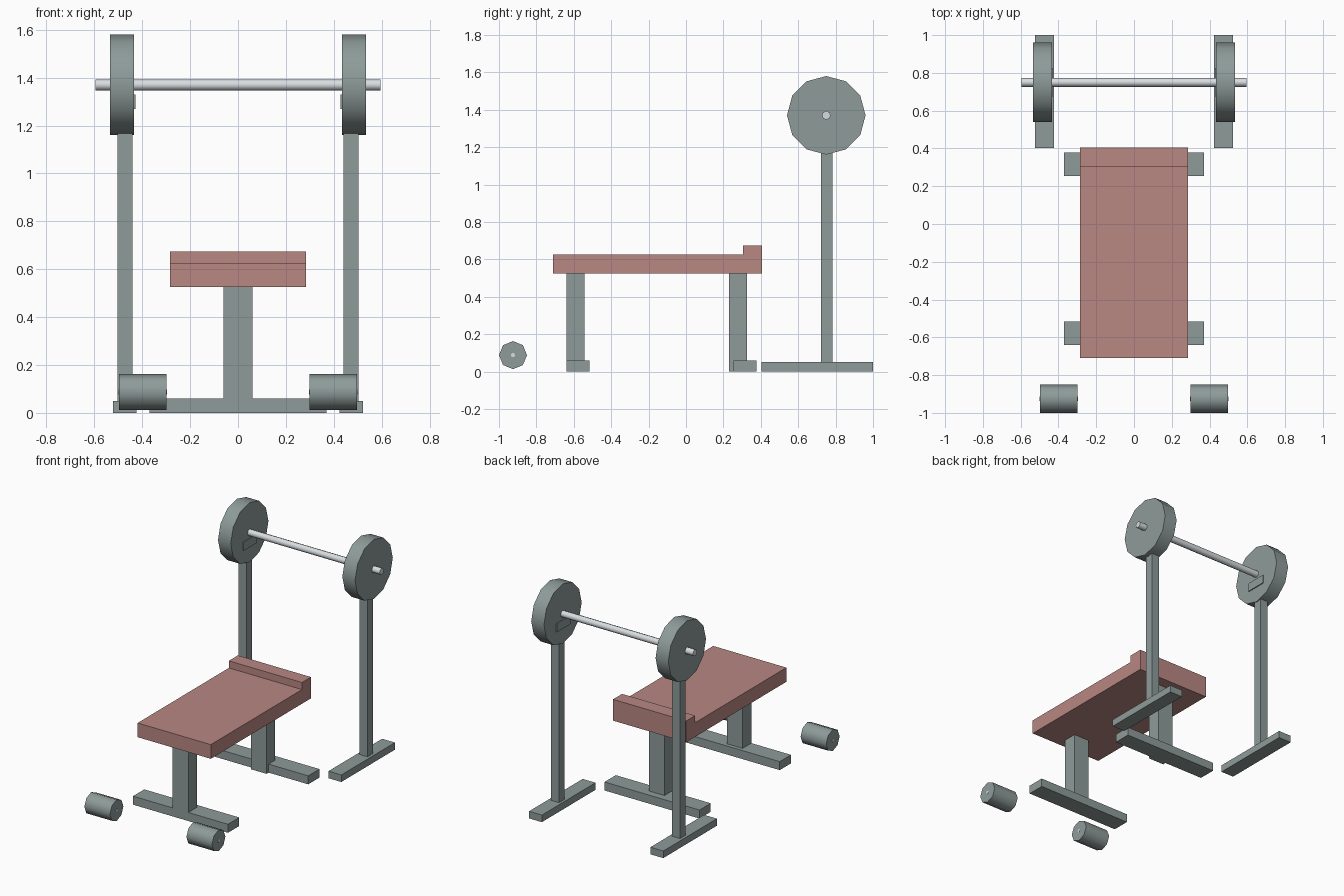
import bpy, bmesh, math
from mathutils import Matrix

if "Cube" in bpy.data.objects:
    bpy.data.objects.remove(bpy.data.objects["Cube"])


def material(name, rgb):
    m = bpy.data.materials.new(name)
    m.diffuse_color = (*rgb, 1)
    m.use_nodes = True
    m.node_tree.nodes["Principled BSDF"].inputs["Base Color"].default_value = m.diffuse_color
    return m


STEEL = material("grey green steel", (0.27, 0.33, 0.32))
PAD = material("dusty red padding", (0.48, 0.243, 0.224))
CHROME = material("light chrome", (0.69, 0.73, 0.75))


def finish(bm, name, mat):
    bmesh.ops.recalc_face_normals(bm, faces=bm.faces)
    me = bpy.data.meshes.new(name)
    bm.to_mesh(me)
    bm.free()
    me.materials.append(mat)
    ob = bpy.data.objects.new(name, me)
    bpy.context.collection.objects.link(ob)
    return ob


def box(name, x, y, z, mat):
    """Box from (min, max) ranges."""
    bm = bmesh.new()
    bmesh.ops.create_cube(bm, size=1)
    for v in bm.verts:
        v.co = [(r[0] + r[1]) / 2 + c * (r[1] - r[0]) for c, r in zip(v.co, (x, y, z))]
    return finish(bm, name, mat)


def rod(name, x, y, z, radius, sides, mat):
    """Smooth-sided cylinder along x, with vertices on the y and z axes."""
    bm = bmesh.new()
    bmesh.ops.create_cone(bm, cap_ends=True, segments=sides, radius1=radius,
                          radius2=radius, depth=x[1] - x[0])
    bm.transform(Matrix.Translation(((x[0] + x[1]) / 2, y, z))
                 @ Matrix.Rotation(math.pi / 2, 4, 'Y'))
    ob = finish(bm, name, mat)
    bpy.ops.object.select_all(action='DESELECT')
    ob.select_set(True)
    bpy.context.view_layer.objects.active = ob
    bpy.ops.object.shade_smooth_by_angle(angle=math.radians(62))
    return ob


# Bench pad with raised head end, as one extruded side profile
profile = [(-0.71, 0.525), (0.405, 0.525), (0.405, 0.675),
           (0.305, 0.675), (0.305, 0.625), (-0.71, 0.625)]
bm = bmesh.new()
face = bm.faces.new([bm.verts.new((-0.285, y, z)) for y, z in profile])
ext = bmesh.ops.extrude_face_region(bm, geom=[face])
bmesh.ops.translate(bm, vec=(0.57, 0, 0),
                    verts=[g for g in ext["geom"] if isinstance(g, bmesh.types.BMVert)])
finish(bm, "bench_pad", PAD)

# Bench legs and cross feet
for end, post_y, foot_y in (("front", (-0.64, -0.543), (-0.64, -0.515)),
                            ("rear", (0.23, 0.327), (0.253, 0.378))):
    box(end + "_leg", (-0.061, 0.061), post_y, (0, 0.53), STEEL)
    box(end + "_foot", (-0.37, 0.37), foot_y, (0, 0.06), STEEL)

# Rack uprights, feet, hooks, plates and floor dumbbells on both sides
for side, s in (("left", -1), ("right", 1)):
    def span(a, b):
        return tuple(sorted((s * a, s * b)))
    box(side + "_rack_foot", span(0.423, 0.523), (0.403, 1.0), (0, 0.05), STEEL)
    box(side + "_rack_upright", span(0.441, 0.503), (0.722, 0.784), (0.04, 1.3), STEEL)
    box(side + "_bar_hook", span(0.428, 0.51), (0.675, 0.825), (1.27, 1.33), STEEL)
    rod(side + "_weight_plate", span(0.435, 0.534), 0.75, 1.37, 0.21, 12, STEEL)
    rod(side + "_dumbbell", span(0.298, 0.497), -0.925, 0.088, 0.075, 8, STEEL)
    rod(side + "_dumbbell_core", span(0.296, 0.499), -0.925, 0.088, 0.012, 6, CHROME)

# Barbell bar
rod("barbell_bar", (-0.595, 0.595), 0.75, 1.37, 0.0235, 8, CHROME)
